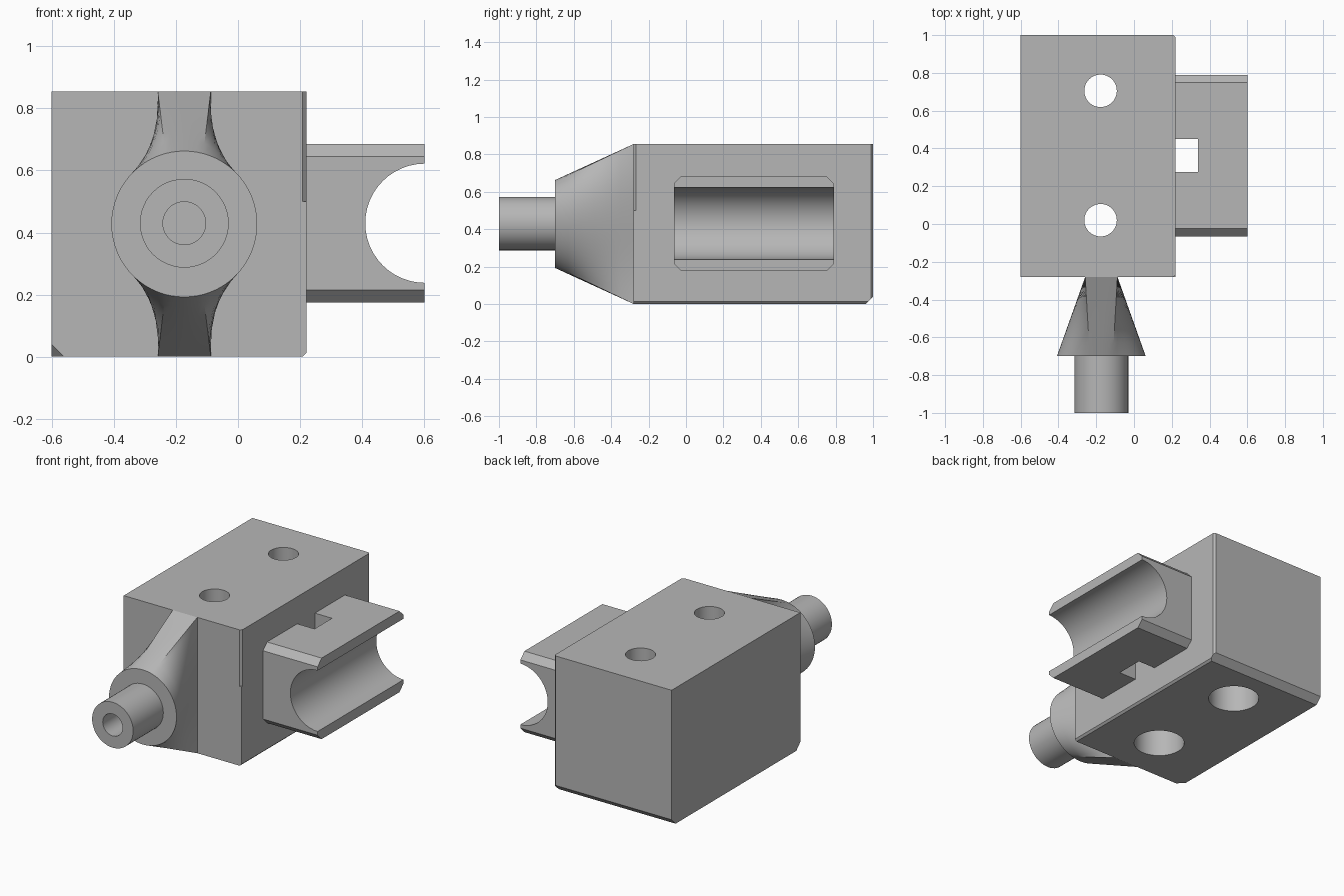
import bpy, bmesh, math
from mathutils import Vector, Matrix

if "Cube" in bpy.data.objects:
    bpy.data.objects.remove(bpy.data.objects["Cube"])

grey = bpy.data.materials.new("plain_grey")
grey.use_nodes = True
COLOR = (0.47, 0.47, 0.47, 1)
grey.diffuse_color = COLOR
grey.node_tree.nodes["Principled BSDF"].inputs["Base Color"].default_value = COLOR

AXIS_X, AXIS_Z = -0.173, 0.43     # centre line of the front shaft
FRONT, BACK, SIDE = -0.28, 1.0, 0.22


def finish(name, bm):
    bmesh.ops.recalc_face_normals(bm, faces=bm.faces)
    mesh = bpy.data.meshes.new(name)
    bm.to_mesh(mesh)
    bm.free()
    mesh.materials.append(grey)
    obj = bpy.data.objects.new(name, mesh)
    bpy.context.collection.objects.link(obj)
    return obj


def box_mesh(lo, hi):
    bm = bmesh.new()
    lo, hi = Vector(lo), Vector(hi)
    mat = Matrix.Translation((lo + hi) / 2) @ Matrix.Diagonal((*(hi - lo), 1))
    bmesh.ops.create_cube(bm, size=1, matrix=mat)
    return bm


def slice_off(bm, point, normal):
    """Cut away everything on the normal's side and cap the cut."""
    geom = bm.verts[:] + bm.edges[:] + bm.faces[:]
    bmesh.ops.bisect_plane(bm, geom=geom, plane_co=point, plane_no=Vector(normal).normalized(),
                           clear_outer=True)
    bmesh.ops.holes_fill(bm, edges=[e for e in bm.edges if e.is_boundary], sides=0)


def rod(name, start, end, radius, sides=48):
    start, end = Vector(start), Vector(end)
    bm = bmesh.new()
    turn = (end - start).to_track_quat('Z', 'Y').to_matrix().to_4x4()
    bmesh.ops.create_cone(bm, cap_ends=True, segments=sides, radius1=radius, radius2=radius,
                          depth=(end - start).length,
                          matrix=Matrix.Translation((start + end) / 2) @ turn)
    return finish(name, bm)


def carve(obj, cutter, keep=False):
    mod = obj.modifiers.new("cut", 'BOOLEAN')
    mod.operation, mod.solver, mod.object = 'DIFFERENCE', 'EXACT', cutter
    cutter.hide_render = True
    bpy.context.view_layer.objects.active = obj
    bpy.ops.object.modifier_apply(modifier=mod.name)
    if not keep:
        bpy.data.objects.remove(cutter)


def smooth(obj):
    bpy.ops.object.select_all(action='DESELECT')
    obj.select_set(True)
    bpy.context.view_layer.objects.active = obj
    bpy.ops.object.shade_smooth_by_angle(angle=math.radians(25))


# Main block with chamfered edges
bm = box_mesh((-0.6, FRONT, 0), (SIDE, BACK, 0.855))
slice_off(bm, (0, BACK - 0.04, 0), (0, 1, -1))
slice_off(bm, (SIDE - 0.012, 0, 0), (1, 0, -1))
slice_off(bm, (SIDE - 0.012, BACK, 0), (1, 1, 0))
slice_off(bm, (-0.56, FRONT, 0), (-1, -1, -1))
block = finish("main_block", bm)

# Relief on the upper half of the front corner
bm = box_mesh((-0.009, -0.009, 0.5), (0.009, 0.009, 0.9))
bmesh.ops.rotate(bm, verts=bm.verts, matrix=Matrix.Rotation(math.pi / 4, 3, 'Z'))
bmesh.ops.translate(bm, verts=bm.verts, vec=(SIDE, FRONT, 0))
carve(block, finish("corner_cutter", bm))

# Bolt holes, wider from below
for y in (0.705, 0.02):
    carve(block, rod("bolt_cutter", (-0.177, y, -0.1), (-0.177, y, 1), 0.086))
    carve(block, rod("head_cutter", (-0.177, y, -0.1), (-0.177, y, 0.43), 0.148))
smooth(block)

# Side clip with chamfered edges, round groove and slot
Y0, Y1, Z0, Z1, C = -0.065, 0.79, 0.175, 0.685, 0.04
bm = box_mesh((SIDE - 0.01, Y0, Z0), (0.6, Y1, Z1))
for y, sy in ((Y0, -1), (Y1, 1)):
    for z, sz in ((Z0, -1), (Z1, 1)):
        slice_off(bm, (0, y - sy * C, z), (0, sy, sz))
clip = finish("side_clip", bm)
carve(clip, rod("groove_cutter", (0.602, -0.2, AXIS_Z), (0.602, 0.9, AXIS_Z), 0.192))
carve(clip, finish("slot_cutter", box_mesh((SIDE, 0.275, 0), (0.34, 0.45, 0.9))))
smooth(clip)

# Nose: loft from a tall rectangle to a round disc
HW, HH, R, TOP, FLANK, RINGS = 0.0855, 0.4275, 0.235, 3, 13, 6
share = HW / (HW + HH) * math.pi / 2
quarter = []
for i in range(TOP + FLANK):
    if i < TOP:
        f = i / TOP
        angle, edge = share * f, (HW * f, HH)
    else:
        f = (i - TOP) / FLANK
        angle, edge = share + (math.pi / 2 - share) * f, (HW, HH * (1 - f))
    quarter.append(((R * math.sin(angle), R * math.cos(angle)), edge))
side_pt = ((R, 0), (HW, 0))


def flip(pairs, sx, sz):
    return [tuple((x * sx, z * sz) for x, z in pair) for pair in pairs]


half = quarter + [side_pt] + flip(quarter[:0:-1], 1, -1)
outline = half + flip(half[:0:-1], -1, 1)
outline.insert(len(half), ((0, -R), (0, -HH)))
bm = bmesh.new()
rings = []
for r in range(RINGS + 1):
    t = r / RINGS
    rings.append([bm.verts.new((AXIS_X + a[0] + (b[0] - a[0]) * t, -0.7 + (FRONT + 0.7) * t,
                                AXIS_Z - 0.0025 + a[1] + (b[1] - a[1]) * t)) for a, b in outline])
for low, high in zip(rings, rings[1:]):
    for i in range(len(low)):
        j = (i + 1) % len(low)
        bm.faces.new((low[i], low[j], high[j], high[i]))
bm.faces.new(rings[0])
bm.faces.new(rings[-1])
nose = finish("nose_loft", bm)

# Shaft with a bore running into the nose
shaft = rod("front_shaft", (AXIS_X, -1, AXIS_Z), (AXIS_X, -0.69, AXIS_Z), 0.143)
bore = rod("bore_cutter", (AXIS_X, -1.1, AXIS_Z), (AXIS_X, -0.45, AXIS_Z), 0.069)
carve(nose, bore, keep=True)
carve(shaft, bore)
smooth(nose)
smooth(shaft)
